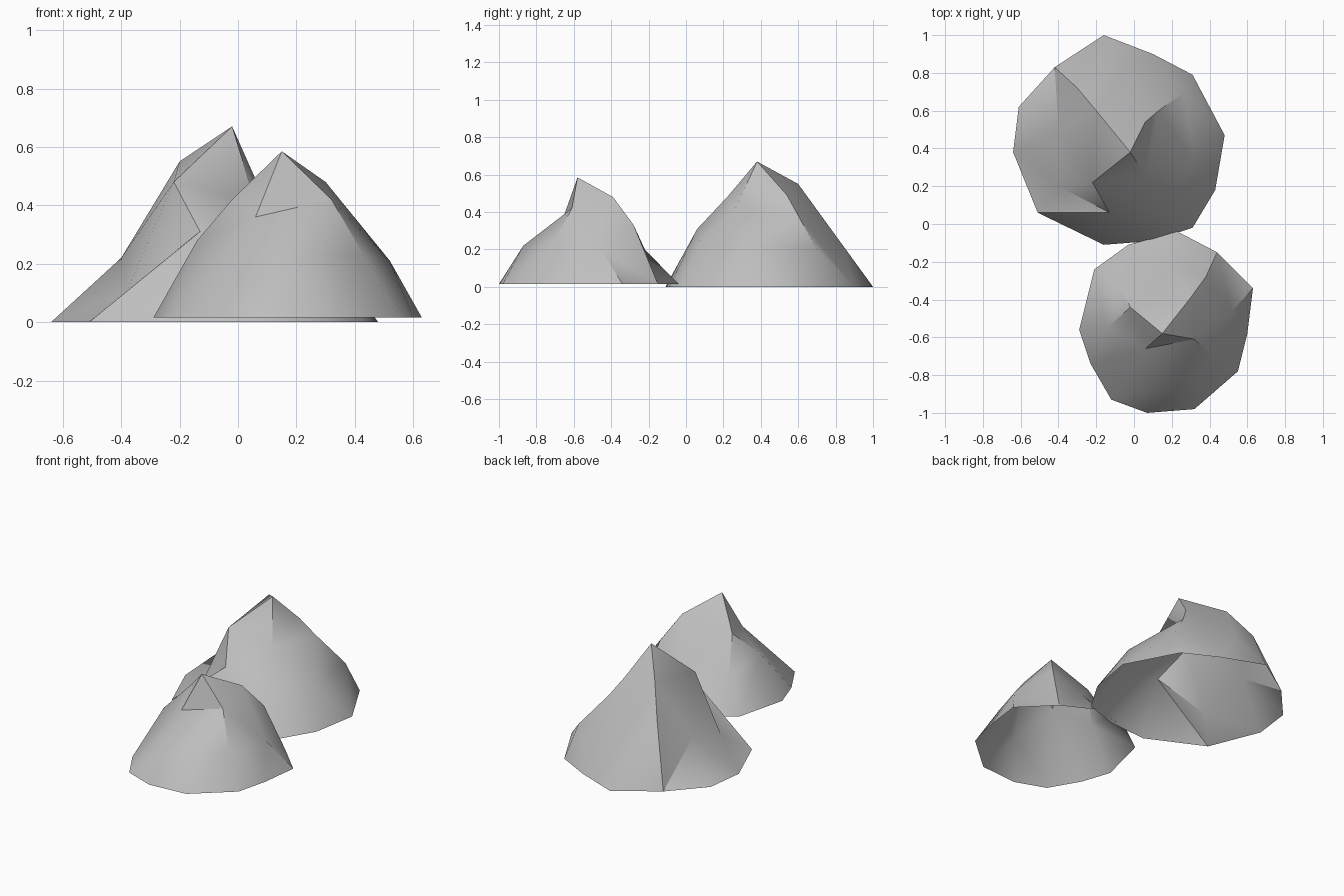
import bpy
import bmesh
from mathutils import Vector
from mathutils.geometry import delaunay_2d_cdt

# Remove the default cube only
cube = bpy.data.objects.get("Cube")
if cube:
    bpy.data.objects.remove(cube, do_unlink=True)

# Single stone colour
stone = bpy.data.materials.new("stone grey")
stone.use_nodes = True
stone_colour = (0.52, 0.52, 0.52, 1.0)
stone.diffuse_color = stone_colour
shader = stone.node_tree.nodes["Principled BSDF"]
shader.inputs["Base Color"].default_value = stone_colour
shader.inputs["Roughness"].default_value = 0.9


def build_rock(name, ground, outline, crags, ridges):
    """Stretch a faceted, open-bottomed shell from the outline over the crags.

    Ridges are chains of crag names; a whole number is an outline corner.
    """
    names = list(crags)
    points = [Vector((x, y, ground)) for x, y in outline]
    points += [Vector(p) for p in crags.values()]

    def index(key):
        return key if isinstance(key, int) else len(outline) + names.index(key)

    creases = [(index(a), index(b))
               for chain in ridges for a, b in zip(chain, chain[1:])]
    rim = list(range(len(outline)))
    flat, _, faces, sources, _, _ = delaunay_2d_cdt(
        [p.xy for p in points], creases, [rim], 1, 1e-5)

    bm = bmesh.new()
    corners = []
    for position, source in zip(flat, sources):
        height = points[source[0]].z if source else ground
        corners.append(bm.verts.new((position.x, position.y, height)))
    for face in faces:
        bm.faces.new([corners[i] for i in face])
    bmesh.ops.recalc_face_normals(bm, faces=bm.faces)
    # The shell is open below, so make sure the outside faces upward
    if sum(f.normal.z for f in bm.faces) < 0:
        bmesh.ops.reverse_faces(bm, faces=bm.faces)

    mesh = bpy.data.meshes.new(name)
    bm.to_mesh(mesh)
    bm.free()
    mesh.materials.append(stone)
    rock = bpy.data.objects.new(name, mesh)
    bpy.context.collection.objects.link(rock)

    # Soft facets with crisp ridges
    bpy.ops.object.select_all(action="DESELECT")
    rock.select_set(True)
    bpy.context.view_layer.objects.active = rock
    bpy.ops.object.shade_smooth_by_angle(angle=0.6)
    return rock


# Tall rock at the back
build_rock(
    "back_rock", 0.0,
    outline=[(-.16, 1), (-.42, .83), (-.61, .62), (-.64, .38), (-.51, .06),
             (-.16, -.11), (.1, -.09), (.31, -.02), (.43, .18), (.48, .47),
             (.31, .79), (.1, .9)],
    crags={
        "peak": (-.02, .38, .67),
        "shoulder": (-.2, .6, .55),
        "spur": (-.3, .72, .37),
        "west_bulge": (-.4, .5, .22),
        "west_knob": (-.22, .22, .48),
        "west_pit": (-.38, .19, .11),
        "front_knob": (-.13, .06, .31),
        "front_bulge": (.15, .08, .25),
        "east_dent": (.06, .26, .41),
        "east_step": (.06, .54, .49),
        "east_ledge": (.13, .6, .38),
        "east_bulge": (.32, .33, .22),
        "north_east_bulge": (.27, .7, .2),
        "north_bulge": (-.06, .84, .22),
    },
    ridges=[("peak", "shoulder", "spur", 1, "west_bulge"),
            ("peak", "west_knob", "west_pit", "front_knob", 4),
            ("west_knob", "front_knob", 5),
            ("peak", "east_dent", "east_ledge", "north_east_bulge"),
            ("peak", "east_step", "east_ledge"),
            ("north_bulge", 0)])

# Smaller rock at the front
build_rock(
    "front_rock", 0.015,
    outline=[(.23, -.04), (-.03, -.11), (-.21, -.24), (-.29, -.56),
             (-.23, -.74), (-.12, -.93), (.07, -1), (.32, -.98),
             (.55, -.78), (.6, -.58), (.63, -.34), (.44, -.15)],
    crags={
        "peak": (.15, -.58, .585),
        "shoulder": (.3, -.39, .48),
        "spur": (.38, -.28, .33),
        "east_dent": (.52, -.46, .21),
        "front_east_step": (.32, -.61, .42),
        "front_east_bulge": (.43, -.71, .23),
        "front_dent": (.06, -.66, .36),
        "front_bulge": (.17, -.87, .22),
        "west_knob": (-.14, -.55, .28),
        "west_step": (-.02, -.44, .42),
        "west_dent": (-.08, -.32, .2),
        "north_bulge": (.2, -.22, .2),
    },
    ridges=[("peak", "shoulder", "spur", 11, "east_dent", 10),
            ("spur", "east_dent"),
            ("peak", "front_east_step", "front_east_bulge"),
            ("peak", "front_dent", "front_east_step"),
            ("peak", "west_step", "west_knob", 2),
            ("west_step", "west_dent", "west_knob")])
